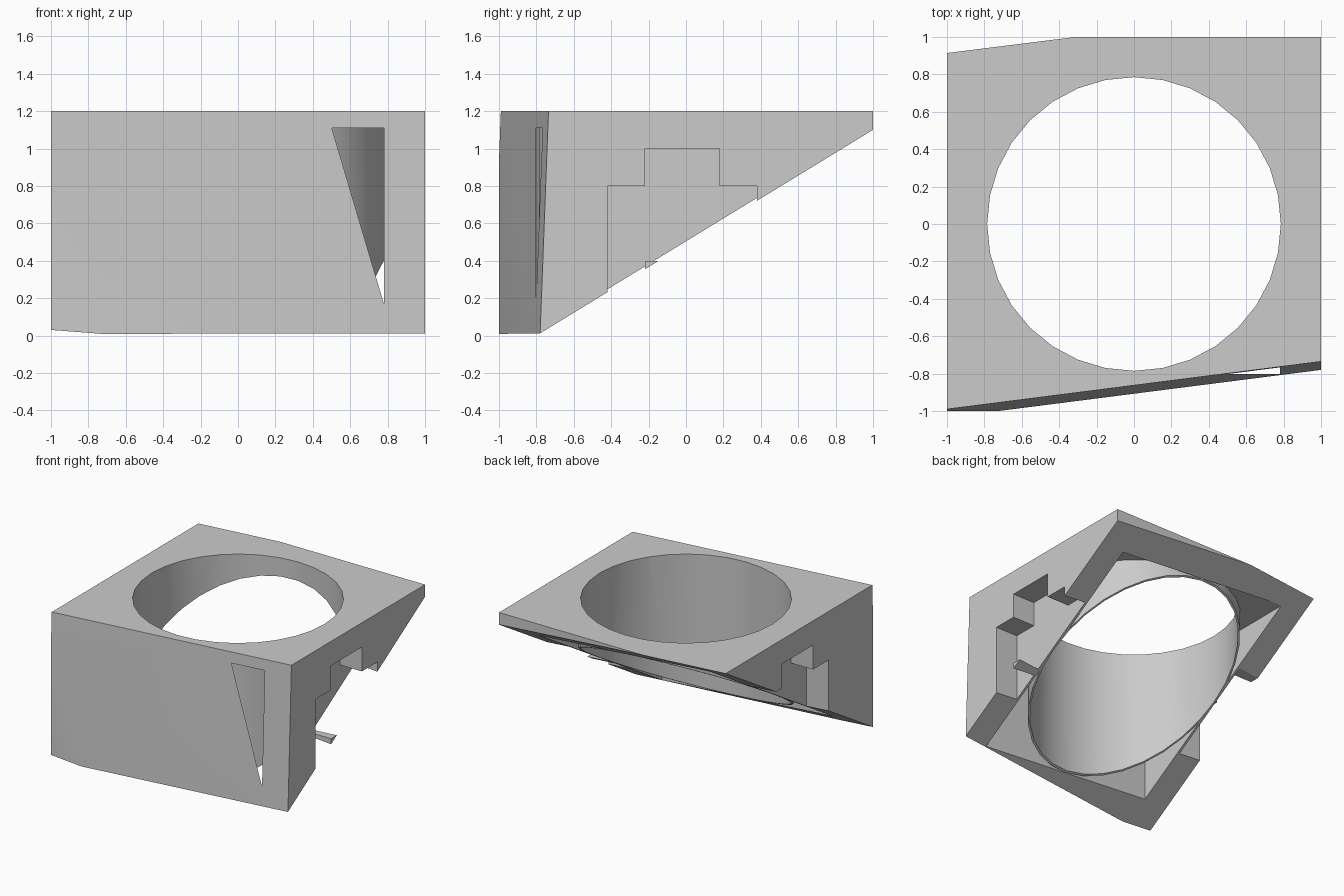
import bpy, bmesh, math
from mathutils import Vector

cube = bpy.data.objects.get("Cube")
if cube:
    bpy.data.objects.remove(cube, do_unlink=True)

grey = bpy.data.materials.new("plain grey")
grey.use_nodes = True
GREY = (0.6, 0.6, 0.6, 1)
grey.diffuse_color = GREY
grey.node_tree.nodes["Principled BSDF"].inputs["Base Color"].default_value = GREY


def to_object(name, bm):
    bmesh.ops.recalc_face_normals(bm, faces=bm.faces)
    mesh = bpy.data.meshes.new(name)
    bm.to_mesh(mesh)
    bm.free()
    mesh.materials.append(grey)
    obj = bpy.data.objects.new(name, mesh)
    bpy.context.collection.objects.link(obj)
    return obj


def box_mesh(x0, x1, y0, y1, z0, z1):
    bm = bmesh.new()
    bmesh.ops.create_cube(bm, size=1)
    for v in bm.verts:
        v.co = Vector((x1 if v.co.x > 0 else x0,
                       y1 if v.co.y > 0 else y0,
                       z1 if v.co.z > 0 else z0))
    return bm


def trim(bm, p, q, r, outside):
    """Slice off everything beyond the plane p-q-r, on the side of the point outside."""
    p, q, r = Vector(p), Vector(q), Vector(r)
    n = (q - p).cross(r - p).normalized()
    if n.dot(Vector(outside) - p) < 0:
        n = -n
    bmesh.ops.bisect_plane(bm, geom=bm.verts[:] + bm.edges[:] + bm.faces[:],
                           dist=1e-6, plane_co=p, plane_no=n, clear_outer=True)
    rim = [e for e in bm.edges if e.is_boundary]
    bmesh.ops.holes_fill(bm, edges=rim, sides=0)


def extrude(name, outline, offset):
    """Solid from a flat outline pushed along an offset."""
    bm = bmesh.new()
    face = bm.faces.new([bm.verts.new(co) for co in outline])
    for v in bmesh.ops.extrude_face_region(bm, geom=[face])["geom"]:
        if isinstance(v, bmesh.types.BMVert):
            v.co += Vector(offset)
    return to_object(name, bm)


def cylinder(name, radius, sides=32):
    turn = 2 * math.pi / sides
    ring = [(radius * math.sin(i * turn), radius * math.cos(i * turn), -0.5)
            for i in range(sides)]
    return extrude(name, ring, (0, 0, 2.1))


def combine(target, tool, operation):
    mod = target.modifiers.new(operation.lower(), 'BOOLEAN')
    mod.operation = operation
    mod.solver = 'EXACT'
    mod.object = tool
    bpy.context.view_layer.objects.active = target
    bpy.ops.object.modifier_apply(modifier=mod.name)
    bpy.data.objects.remove(tool, do_unlink=True)


# Wedge block: tilted underside, skewed leaning front, shaved back corner
bm = box_mesh(-1, 1, -1, 1, 0, 1.2)
trim(bm, (1, -0.785, 0.009), (1, 1, 1.1), (-1, -1, 0.03), (0, 1, 0))
trim(bm, (-1, -0.99, 1.2), (1, -0.735, 1.2), (1, -0.78, 0.01), (1, -1, 0.5))
trim(bm, (-1, 0.915, 0), (-0.33, 1, 0), (-1, 0.915, 1), (-1, 1, 0.5))
body = to_object("wedge_housing", bm)

# Hollow inside, leaving a thin round sleeve
hollow = to_object("hollow_cutter", box_mesh(-0.78, 0.78, -0.802, 0.8, -0.2, 1.11))
combine(hollow, cylinder("sleeve_core", 0.8), 'DIFFERENCE')
combine(body, hollow, 'DIFFERENCE')

# Stepped pockets in both sides, backed by a thin wall
steps = [(-0.42, -0.3), (-0.22, -0.3), (-0.22, 0.4), (0.18, 0.4), (0.18, -0.3),
         (0.38, -0.3), (0.38, 0.8), (0.18, 0.8), (0.18, 1.0), (-0.22, 1.0),
         (-0.22, 0.8), (-0.42, 0.8)]
for side in (-1, 1):
    pocket = extrude("pocket_cutter", [(0.8 * side, y, z) for y, z in steps],
                     (0.4 * side, 0, 0))
    combine(body, pocket, 'DIFFERENCE')

# Round bore through the sleeve and top plate
combine(body, cylinder("bore_cutter", 0.785), 'DIFFERENCE')

bpy.ops.object.select_all(action='DESELECT')
body.select_set(True)
bpy.context.view_layer.objects.active = body
bpy.ops.object.shade_smooth_by_angle(angle=math.radians(25))
